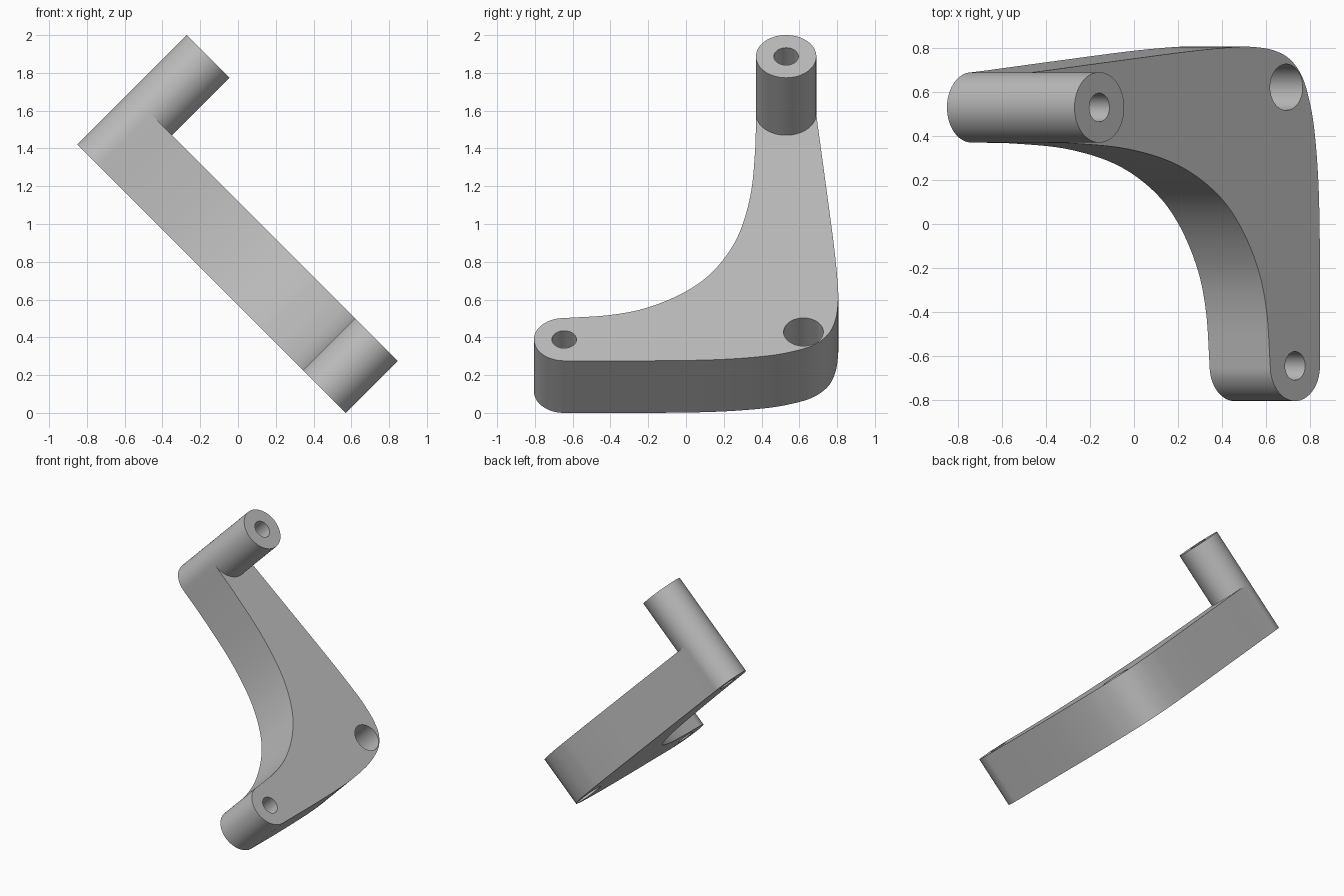
import bpy, bmesh, math
from mathutils import Matrix, Vector

if "Cube" in bpy.data.objects:
    bpy.data.objects.remove(bpy.data.objects["Cube"])

grey = bpy.data.materials.new("plain grey")
grey.use_nodes = True
grey.diffuse_color = (0.5, 0.5, 0.5, 1)
grey.node_tree.nodes["Principled BSDF"].inputs["Base Color"].default_value = (0.5, 0.5, 0.5, 1)

# Tilted frame: local X along the foot arm, local Y up the long arm, local Z along the tube
s = math.sqrt(0.5)
FRAME = Matrix(((0, -s, s, 0.57), (1, 0, 0, 0), (0, s, s, 0), (0, 0, 0, 1)))
FOOT, CORNER, TOP = (-0.645, 0.16), (0.622, 0.216), (0.53, 1.849)
BOSS, BORE, THICK, TUBE_END = 0.16, 0.065, 0.39, 0.82


def arc(centre, radius, start, end, steps):
    angles = [math.radians(start + (end - start) * i / steps) for i in range(steps + 1)]
    return [Vector((centre[0] + radius * math.cos(a), centre[1] + radius * math.sin(a))) for a in angles]


def circle(centre, radius):
    return arc(centre, radius, 0, 360, 64)[:-1]


def smooth_path(points, steps=8):
    # Interior points of a smooth path through the given points
    p = [Vector(q) for q in points]
    p = [2 * p[0] - p[1]] + p + [2 * p[-1] - p[-2]]
    path = []
    for a, b, c, d in zip(p, p[1:], p[2:], p[3:]):
        for i in range(steps):
            t = i / steps
            path.append(0.5 * (2 * b + (c - a) * t + (2 * a - 5 * b + 4 * c - d) * t * t
                               + (3 * b - a - 3 * c + d) * t ** 3))
    return path[1:]


def extrude_profile(name, loops, low, high):
    # Filled profile with holes, extruded along the tube direction
    curve = bpy.data.curves.new(name + " profile", "CURVE")
    curve.dimensions = "2D"
    curve.fill_mode = "BOTH"
    curve.extrude = (high - low) / 2
    for loop in loops:
        spline = curve.splines.new("POLY")
        spline.points.add(len(loop) - 1)
        for point, co in zip(spline.points, loop):
            point.co = (co.x, co.y, 0, 1)
        spline.use_cyclic_u = True
    helper = bpy.data.objects.new(name + " helper", curve)
    bpy.context.collection.objects.link(helper)
    depsgraph = bpy.context.evaluated_depsgraph_get()
    mesh = bpy.data.meshes.new_from_object(helper.evaluated_get(depsgraph))
    bpy.data.objects.remove(helper)
    bm = bmesh.new()
    bm.from_mesh(mesh)
    bmesh.ops.remove_doubles(bm, verts=bm.verts, dist=1e-5)
    bmesh.ops.recalc_face_normals(bm, faces=bm.faces)
    bm.transform(FRAME @ Matrix.Translation((0, 0, (low + high) / 2)))
    bm.to_mesh(mesh)
    bm.free()
    mesh.materials.clear()
    mesh.materials.append(grey)
    obj = bpy.data.objects.new(name, mesh)
    bpy.context.collection.objects.link(obj)
    bpy.ops.object.select_all(action="DESELECT")
    obj.select_set(True)
    bpy.context.view_layer.objects.active = obj
    bpy.ops.object.shade_smooth_by_angle(angle=math.radians(30))


# Lever plate outline: foot end, outer corner, top end, inner sweep
outline = arc(FOOT, BOSS, 90, 270, 32)
outline += smooth_path([(-0.645, 0), (-0.2, 0), (0.15, 0.008), (0.4, 0.032), (0.55, 0.065), (0.67, 0.115),
                        (0.75, 0.195), (0.79, 0.3), (0.805, 0.43), (0.804, 0.56), (0.785, 0.84),
                        (0.745, 1.27), (0.69, 1.84)])
outline += arc(TOP, BOSS, 0, 180, 32)
outline += smooth_path([(0.37, 1.849), (0.366, 1.58), (0.34, 1.23), (0.27, 0.92), (0.15, 0.68),
                        (0, 0.52), (-0.2, 0.4), (-0.4, 0.343), (-0.645, 0.32)])

extrude_profile("lever_plate", [outline, circle(FOOT, BORE), circle(CORNER, 0.105), circle(TOP, BORE)], 0, THICK)
extrude_profile("handle_tube", [circle(TOP, BOSS), circle(TOP, BORE)], THICK, TUBE_END)
